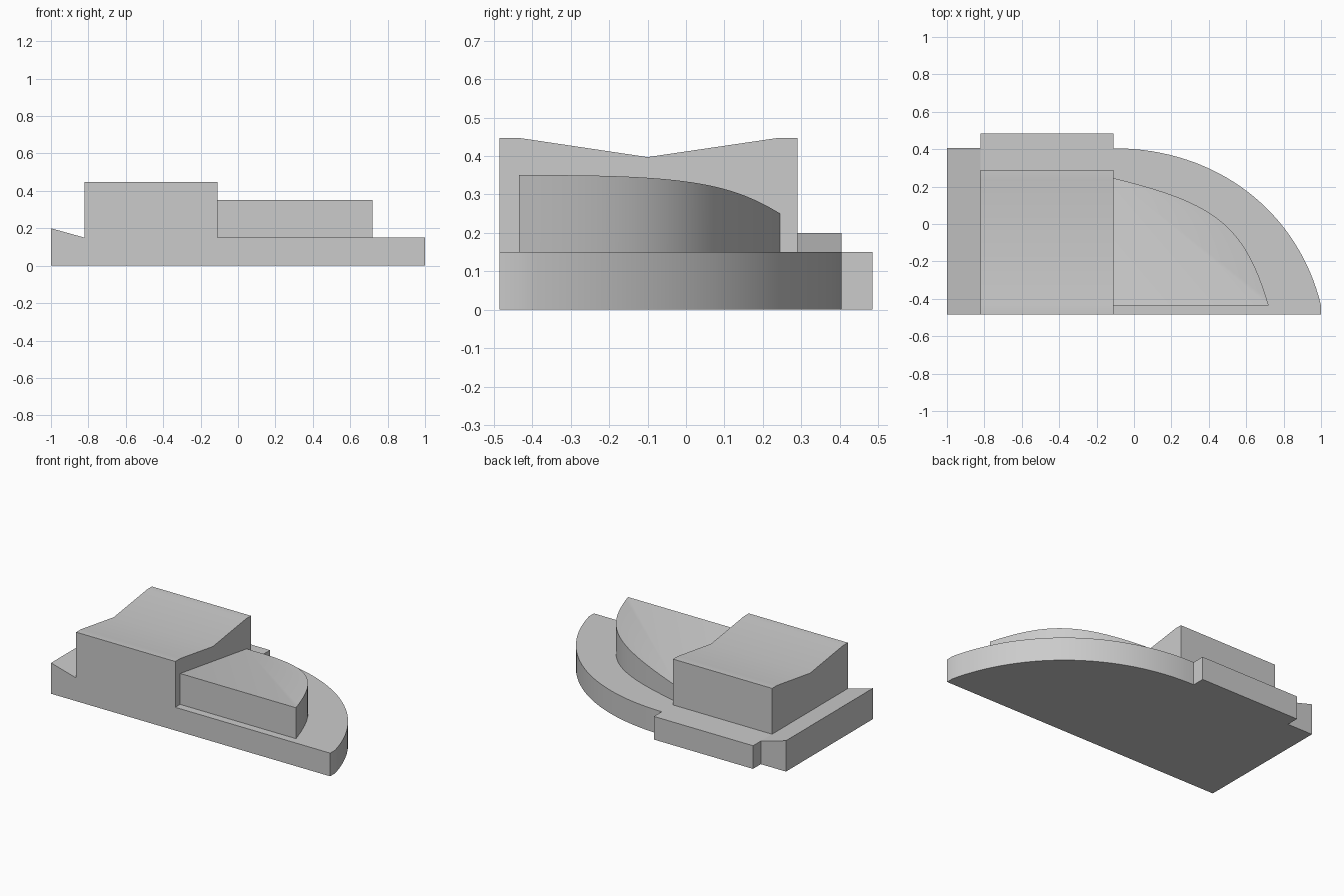
import bpy, bmesh, math
from mathutils import Vector

cube = bpy.data.objects.get("Cube")
if cube:
    bpy.data.objects.remove(cube, do_unlink=True)

grey = bpy.data.materials.new("light_grey")
grey.use_nodes = True
grey.diffuse_color = (0.6, 0.6, 0.6, 1)
grey.node_tree.nodes["Principled BSDF"].inputs["Base Color"].default_value = (0.6, 0.6, 0.6, 1)


def finish(name, bm):
    bmesh.ops.recalc_face_normals(bm, faces=bm.faces)
    mesh = bpy.data.meshes.new(name)
    bm.to_mesh(mesh)
    bm.free()
    mesh.materials.append(grey)
    obj = bpy.data.objects.new(name, mesh)
    bpy.context.collection.objects.link(obj)
    bpy.ops.object.select_all(action='DESELECT')
    obj.select_set(True)
    bpy.context.view_layer.objects.active = obj
    bpy.ops.object.shade_smooth_by_angle(angle=math.radians(30))
    return obj


def prism(name, outline, sweep):
    """Extrude a closed planar outline along the sweep vector."""
    bm = bmesh.new()
    face = bm.faces.new([bm.verts.new(p) for p in outline])
    out = bmesh.ops.extrude_face_region(bm, geom=[face], use_keep_orig=True)
    moved = [g for g in out["geom"] if isinstance(g, bmesh.types.BMVert)]
    bmesh.ops.translate(bm, verts=moved, vec=sweep)
    return finish(name, bm)


def bezier(a, b, c, d, steps):
    a, b, c, d = map(Vector, (a, b, c, d))
    pts = []
    for i in range(steps + 1):
        t = i / steps
        u = 1 - t
        pts.append(a * u**3 + b * (3 * u * u * t) + c * (3 * u * t * t) + d * t**3)
    return pts


END, LEFT, MID = -1.0, -0.82, -0.11
FRONT, BACK, DECK = -0.485, 0.405, 0.15

# Sloped end block
prism("end_wedge",
      [(END, FRONT, 0), (LEFT, FRONT, 0), (LEFT, FRONT, DECK), (END, FRONT, 0.2)],
      (0, BACK - FRONT, 0))

# Tall block with a shallow valley on top and a low ledge at the back
section = [(FRONT, 0), (0.485, 0), (0.485, DECK), (0.29, DECK), (0.29, 0.447),
           (0.24, 0.447), (-0.1, 0.397), (-0.435, 0.447), (FRONT, 0.447)]
prism("valley_block", [(LEFT, y, z) for y, z in section], (MID - LEFT, 0, 0))

# Rounded base plate
arc = bezier((MID, BACK, 0), (0.45, BACK, 0), (0.88, 0.06, 0), (1, -0.435, 0), 32)
prism("curved_base", [(MID, FRONT, 0)] + arc + [(1, FRONT, 0)], (0, 0, DECK))

# Raised curved step whose top dips towards the back
rim = bezier((MID, 0.245, 0.25), (0.443, 0.112, 0.332),
             (0.593, -0.01, 0.352), (0.72, -0.435, 0.35), 32)
bm = bmesh.new()
loop = [Vector((MID, -0.435, 0.35))] + rim
top = [bm.verts.new(p) for p in loop]
low = [bm.verts.new((p.x, p.y, DECK)) for p in loop]
n = len(loop)
for i in range(n):
    j = (i + 1) % n
    bm.faces.new((top[i], top[j], low[j], low[i]))
bm.faces.new(low)
bm.faces.new((top[0], top[-1], top[1]))
for i in range(2, n - 1):
    bm.faces.new((top[1], top[i + 1], top[i]))
finish("curved_step", bm)
